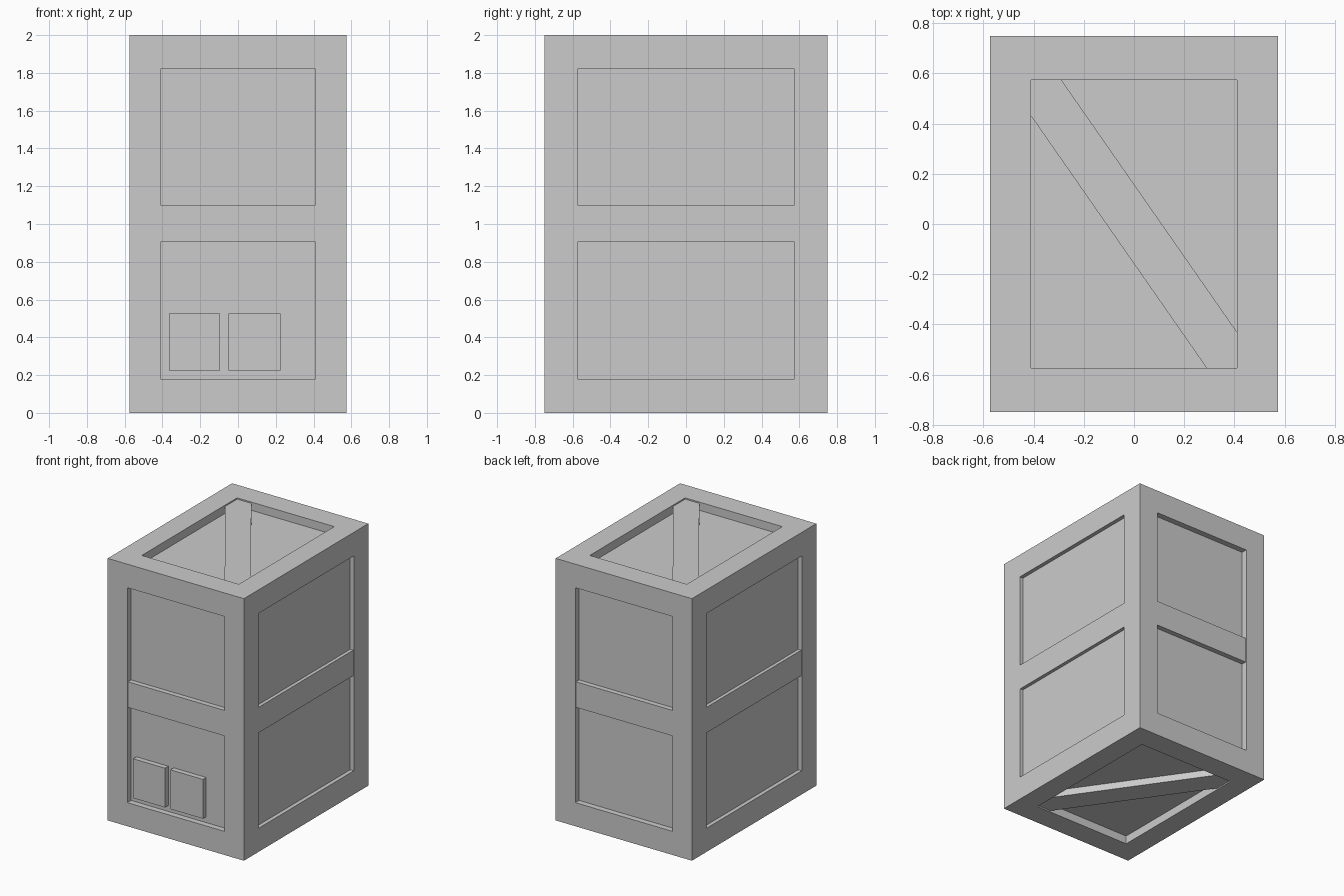
import bpy, bmesh
from mathutils import Vector

if "Cube" in bpy.data.objects:
    bpy.data.objects.remove(bpy.data.objects["Cube"])

HALF = Vector((0.575, 0.75, 1.0))      # outer half size
OPEN = Vector((0.41, 0.575, 0.82))     # half size of the framed openings
RECESS = Vector((0.03, 0.045, 0.063))  # panel depth per axis
FLUSH = Vector((0.004, 0.006, 0.01))   # batten setback from the frame


def finish(name, bm):
    bmesh.ops.recalc_face_normals(bm, faces=bm.faces)
    mesh = bpy.data.meshes.new(name)
    bm.to_mesh(mesh)
    bm.free()
    obj = bpy.data.objects.new(name, mesh)
    bpy.context.collection.objects.link(obj)
    return obj


def box(name, lo, hi):
    bm = bmesh.new()
    bmesh.ops.create_cube(bm, size=1)
    for v in bm.verts:
        v.co = [hi[i] if v.co[i] > 0 else lo[i] for i in range(3)]
    return finish(name, bm)


def prism(name, outline, z0, z1):
    bm = bmesh.new()
    face = bm.faces.new([bm.verts.new((x, y, z0)) for x, y in outline])
    new = bmesh.ops.extrude_face_region(bm, geom=[face])["geom"]
    for v in new:
        if isinstance(v, bmesh.types.BMVert):
            v.co.z = z1
    return finish(name, bm)


# Crate body: a box whose six faces are framed and recessed
bm = bmesh.new()
bmesh.ops.create_cube(bm, size=2)
for v in bm.verts:
    v.co = [v.co[i] * HALF[i] for i in range(3)]
panels = list(bm.faces)
bmesh.ops.inset_individual(bm, faces=panels, thickness=0.1)
for f in panels:
    n = f.normal.copy()
    axis = max(range(3), key=lambda i: abs(n[i]))
    for v in f.verts:
        for i in range(3):
            if i != axis:
                v.co[i] = OPEN[i] if v.co[i] > 0 else -OPEN[i]
    inner = bmesh.ops.extrude_discrete_faces(bm, faces=[f])["faces"][0]
    for v in inner.verts:
        v.co -= n * RECESS[axis]
for v in bm.verts:
    v.co.z += 1
finish("crate_body", bm)

# Horizontal battens across the four sides
for s, side in ((-1, "front"), (1, "back")):
    ys = sorted((s * (HALF.y - RECESS.y), s * (HALF.y - FLUSH.y)))
    box(side + "_batten", (-OPEN.x, ys[0], 0.905), (OPEN.x, ys[1], 1.10))
for s, side in ((-1, "left"), (1, "right")):
    xs = sorted((s * (HALF.x - RECESS.x), s * (HALF.x - FLUSH.x)))
    box(side + "_batten", (xs[0], -OPEN.y, 0.905), (xs[1], OPEN.y, 1.10))

# Diagonal battens on top and bottom, clipped to the opening corners
half = [(-0.41, 0.43), (-0.41, 0.575), (-0.29, 0.575)]
outline = half + [(-x, -y) for x, y in half]
prism("top_diagonal", outline, 2 - RECESS.z, 2 - FLUSH.z)
prism("bottom_diagonal", outline, FLUSH.z, RECESS.z)

# Two plates on the lower front panel
for i, (x0, x1) in enumerate(((-0.365, -0.095), (-0.05, 0.225))):
    box(f"front_plate_{i + 1}", (x0, -0.745, 0.225), (x1, -HALF.y + RECESS.y, 0.525))
